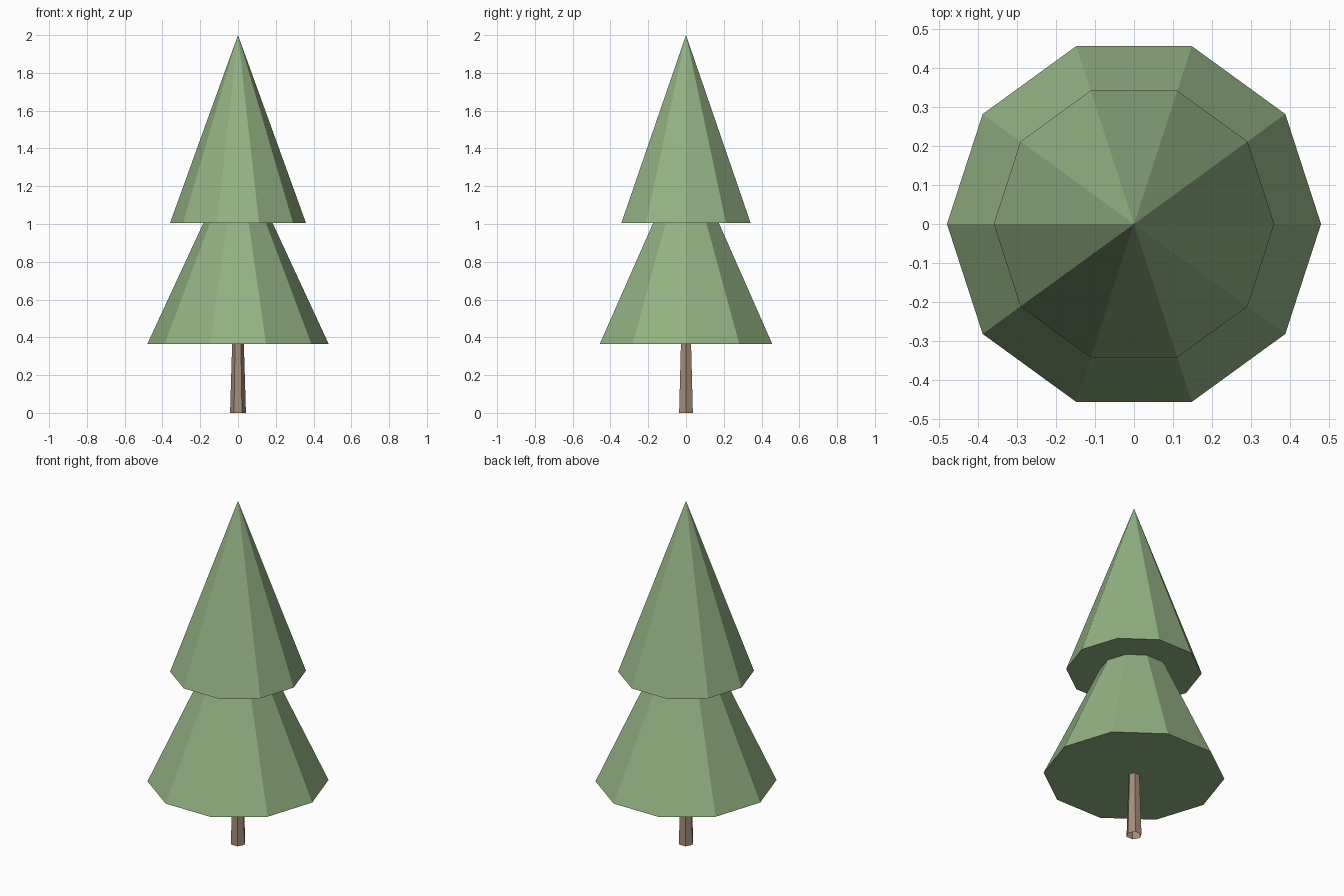
import bpy
import bmesh
import math

cube = bpy.data.objects.get("Cube")
if cube:
    bpy.data.objects.remove(cube, do_unlink=True)


def make_material(name, rgb):
    mat = bpy.data.materials.new(name)
    mat.use_nodes = True
    color = (*rgb, 1.0)
    mat.diffuse_color = color
    mat.node_tree.nodes["Principled BSDF"].inputs["Base Color"].default_value = color
    return mat


def tapered_part(name, sides, bottom, top, mat, cap_bottom=True):
    """Flat-shaded cone or frustum; bottom and top are (radius, height)."""
    bm = bmesh.new()

    def ring(radius, z):
        if radius == 0:
            return [bm.verts.new((0, 0, z))] * sides
        return [bm.verts.new((radius * math.cos(math.tau * i / sides),
                              radius * math.sin(math.tau * i / sides), z))
                for i in range(sides)]

    low, high = ring(*bottom), ring(*top)
    for i in range(sides):
        j = (i + 1) % sides
        corners = [low[i], low[j], high[j], high[i]]
        bm.faces.new(list(dict.fromkeys(corners)))
    if cap_bottom:
        bm.faces.new(low[::-1])
    mesh = bpy.data.meshes.new(name)
    bm.to_mesh(mesh)
    bm.free()
    mesh.materials.append(mat)
    obj = bpy.data.objects.new(name, mesh)
    bpy.context.collection.objects.link(obj)
    return obj


needle_green = make_material("needle green", (0.29, 0.45, 0.225))
bark_brown = make_material("bark brown", (0.38, 0.265, 0.185))

# Trunk: slim open hexagonal taper reaching up into the foliage
tapered_part("trunk", 6, (0.042, 0), (0.027, 0.5), bark_brown, cap_bottom=False)

# Foliage: two ten-sided cones, the lower tip hidden in the upper one
tapered_part("lower_foliage", 10, (0.48, 0.365), (0, 1.4), needle_green)
tapered_part("upper_foliage", 10, (0.36, 1.005), (0, 2), needle_green)
